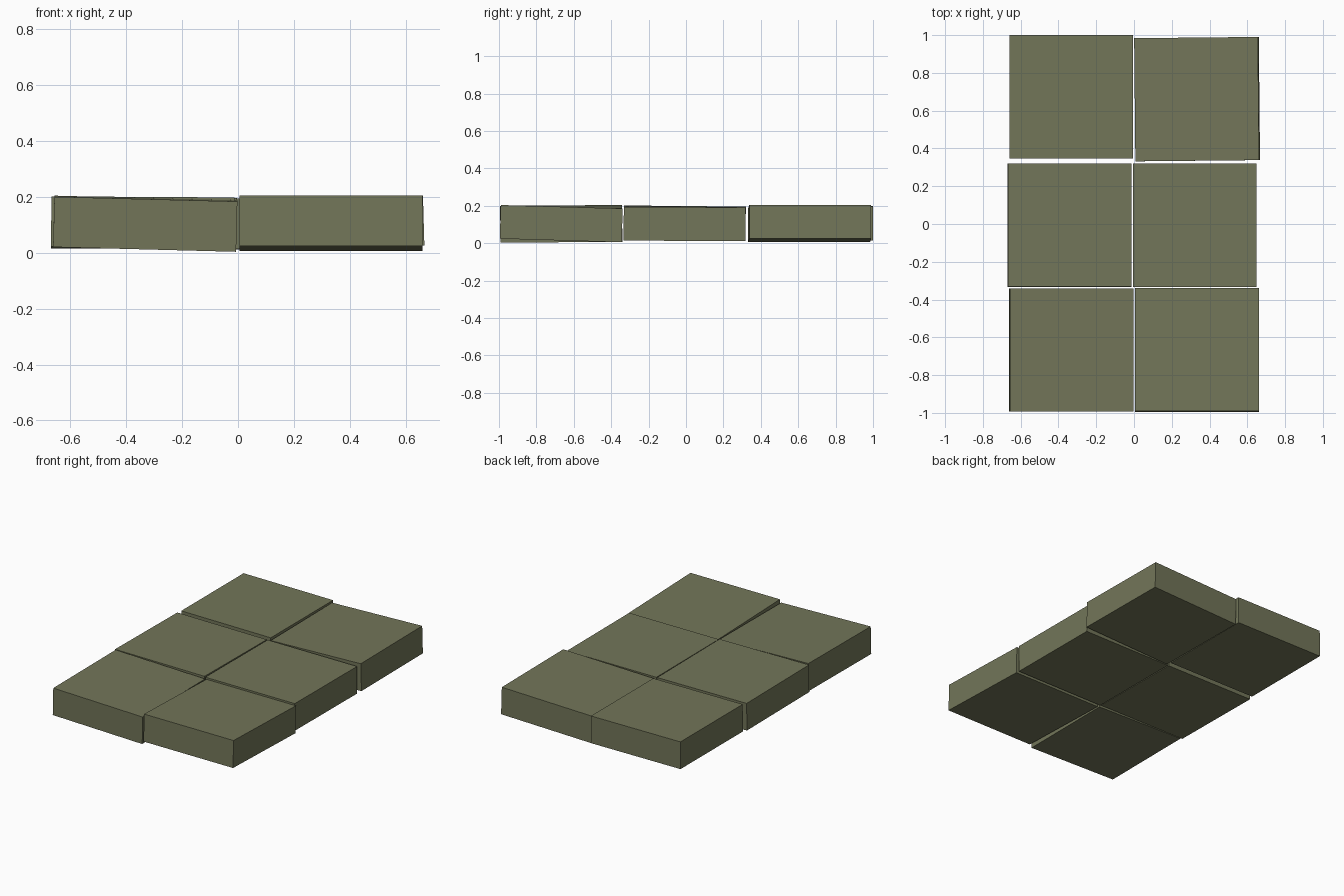
import bpy
from mathutils import Matrix, Vector

if "Cube" in bpy.data.objects:
    bpy.data.objects.remove(bpy.data.objects["Cube"])

mat = bpy.data.materials.new("olive_stone")
mat.diffuse_color = (0.17, 0.18, 0.10, 1)
mat.use_nodes = True
mat.node_tree.nodes["Principled BSDF"].inputs["Base Color"].default_value = mat.diffuse_color

W, D, H = 0.655, 0.652, 0.18

# name, centre x, y, z, rise along x, rise along y, yaw
tiles = [
    ("front_left_slab", -0.332, -0.667, 0.104, -0.026, 0.006, 0.0),
    ("front_right_slab", 0.333, -0.667, 0.105, 0.0, -0.029, 0.0),
    ("middle_left_slab", -0.341, -0.007, 0.107, -0.006, -0.009, 0.0),
    ("middle_right_slab", 0.321, -0.007, 0.103, 0.0, -0.004, 0.0),
    ("back_left_slab", -0.332, 0.674, 0.107, -0.005, 0.0, 0.0),
    ("back_right_slab", 0.334, 0.661, 0.106, 0.029, 0.0, 0.01),
]


def slab(name, x, y, z, rise_x, rise_y, yaw):
    bpy.ops.mesh.primitive_cube_add(size=1)
    ob = bpy.context.object
    ob.name = name
    rot = (Matrix.Rotation(rise_y, 4, 'X') @ Matrix.Rotation(-rise_x, 4, 'Y')
           @ Matrix.Rotation(yaw, 4, 'Z'))
    ob.data.transform(Matrix.Diagonal((W, D, H, 1)))
    ob.matrix_world = Matrix.Translation(Vector((x, y, z))) @ rot
    ob.data.materials.append(mat)


# Two by three paving slabs, each settled slightly askew
for t in tiles:
    slab(*t)
